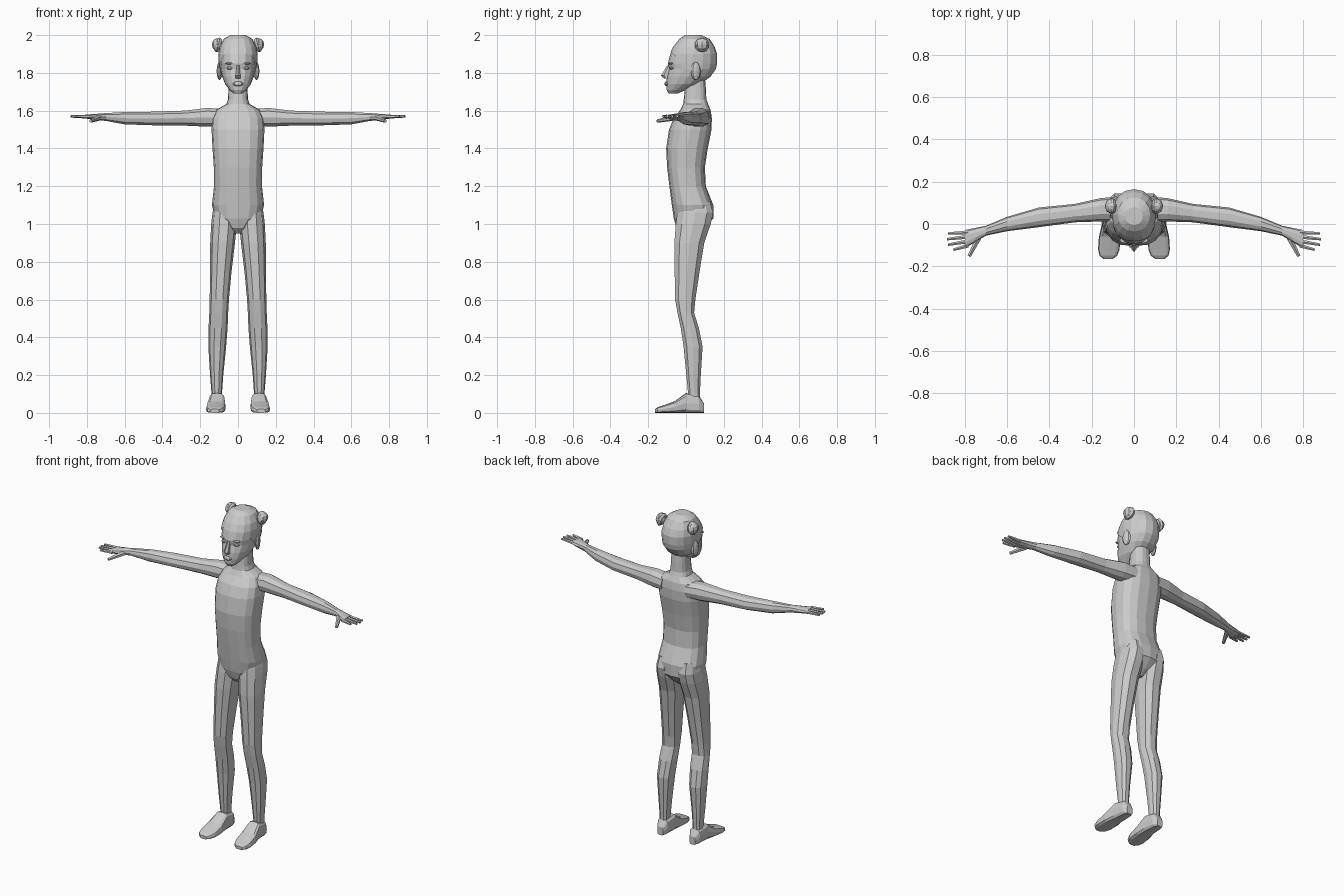
import bpy, bmesh, math
from mathutils import Vector, Matrix

if "Cube" in bpy.data.objects:
    bpy.data.objects.remove(bpy.data.objects["Cube"])

AX = {'z': lambda t, u, v: (u, v, t),
      'x': lambda t, u, v: (t, u, v),
      'y': lambda t, u, v: (u, t, v)}


def finish(name, bm):
    bmesh.ops.recalc_face_normals(bm, faces=bm.faces)
    me = bpy.data.meshes.new(name)
    bm.to_mesh(me)
    bm.free()
    ob = bpy.data.objects.new(name, me)
    bpy.context.collection.objects.link(ob)
    return ob


def loft(name, axis, rings, n=12, p=2.3, side=1, cut=None):
    """Rings are (t, u_min, u_max, v_min, v_max) along the axis."""
    bm = bmesh.new()
    loops = []
    for t, u0, u1, v0, v1 in rings:
        loop = []
        for i in range(n):
            a = 2 * math.pi * (i + 0.5 * (n < 9)) / n
            c, s = math.cos(a), math.sin(a)
            u = (u0 + u1) / 2 + (u1 - u0) / 2 * math.copysign(abs(c) ** (2 / p), c)
            v = (v0 + v1) / 2 + (v1 - v0) / 2 * math.copysign(abs(s) ** (2 / p), s)
            x, y, z = AX[axis](t, u, v)
            loop.append(bm.verts.new((x * side, y, z)))
        loops.append(loop)
    for a, b in zip(loops, loops[1:]):
        for i in range(n):
            j = (i + 1) % n
            bm.faces.new((a[i], a[j], b[j], b[i]))
    bm.faces.new(loops[0])
    bm.faces.new(loops[-1])
    if cut:
        bmesh.ops.bisect_plane(bm, geom=bm.verts[:] + bm.edges[:] + bm.faces[:],
                               plane_co=cut[0], plane_no=cut[1], clear_inner=True)
    return finish(name, bm)


def ball(name, loc, scale, seg=10, rot=0):
    bm = bmesh.new()
    m = Matrix.Translation(loc) @ Matrix.Rotation(rot, 4, 'Z') @ Matrix.Diagonal((*scale, 1))
    bmesh.ops.create_uvsphere(bm, u_segments=seg, v_segments=6, radius=1, matrix=m)
    return finish(name, bm)


def finger(name, a, b, r, side):
    """Tapered six-sided finger from a to b."""
    a, b = Vector(a), Vector(b)
    d = b - a
    rot = d.to_track_quat('Z', 'Y').to_matrix().to_4x4()
    bm = bmesh.new()
    bmesh.ops.create_cone(bm, cap_ends=True, segments=6, radius1=r, radius2=r * 0.6,
                          depth=d.length, matrix=Matrix.Translation((a + b) / 2) @ rot)
    for v in bm.verts:
        v.co.x *= side
    return finish(name, bm)


def union(base, parts):
    for part in parts:
        mod = base.modifiers.new('join', 'BOOLEAN')
        mod.operation, mod.solver, mod.object = 'UNION', 'EXACT', part
        bpy.context.view_layer.objects.active = base
        bpy.ops.object.modifier_apply(modifier=mod.name)
        bpy.data.objects.remove(part)


# Torso and neck
body = loft('body', 'z', [
    (0.95, -.02, .02, -.02, .06), (0.98, -.06, .06, -.05, .10),
    (1.03, -.12, .12, -.065, .145), (1.10, -.138, .138, -.075, .145),
    (1.20, -.127, .127, -.088, .105), (1.30, -.128, .128, -.10, .10),
    (1.40, -.135, .135, -.105, .115), (1.50, -.14, .14, -.09, .135),
    (1.56, -.135, .135, -.065, .137), (1.605, -.115, .115, -.03, .13),
    (1.635, -.062, .062, -.015, .117), (1.66, -.053, .053, -.012, .108),
    (1.72, -.05, .05, -.005, .105), (1.78, -.048, .048, 0, .10)], n=16, p=2.5)

LEG = [(.05, .087, .14, .01, .075), (.10, .085, .14, .01, .075),
       (.20, .078, .148, 0, .08), (.35, .063, .157, -.015, .09),
       (.45, .055, .156, -.03, .07), (.53, .052, .152, -.047, .045),
       (.60, .048, .15, -.06, .052), (.75, .034, .148, -.063, .075),
       (.90, .016, .147, -.065, .10), (1.0, .006, .142, -.058, .135),
       (1.06, .01, .135, -.05, .148), (1.12, .03, .12, -.03, .13)]
FOOT = [(.095, .09, .13, 0, .05), (.07, .075, .145, 0, .09),
        (.0, .07, .152, 0, .105), (-.06, .065, .166, 0, .062),
        (-.12, .068, .17, 0, .04), (-.15, .08, .163, 0, .03),
        (-.165, .10, .145, 0, .02)]
ARM = [(.08, .01, .13, 1.515, 1.61), (.16, .012, .122, 1.513, 1.617),
       (.28, .008, .095, 1.519, 1.602), (.45, -.015, .078, 1.521, 1.596),
       (.60, -.034, .034, 1.526, 1.594), (.70, -.055, -.008, 1.545, 1.588),
       (.75, -.085, -.018, 1.549, 1.584), (.80, -.115, -.028, 1.557, 1.58)]
FINGERS = [(-.040, .88, -.045), (-.060, .885, -.072),
           (-.082, .88, -.098), (-.102, .855, -.122)]

# Limbs, hands and feet
limbs = []
for s in (1, -1):
    limbs += [loft('leg', 'z', LEG, n=10, side=s), loft('foot', 'y', FOOT, p=3.5, side=s),
              loft('arm', 'x', ARM, n=10, side=s)]
    for y0, x1, y1 in FINGERS:
        limbs.append(finger('finger', (.785, y0, 1.568), (x1, y1, 1.57), .011, s))
    limbs.append(finger('thumb', (.735, -.065, 1.562), (.78, -.152, 1.545), .015, s))
union(body, limbs)

# Head
HEAD = [(1.69, -.092, -.045, .022), (1.71, -.102, .0, .045), (1.74, -.104, .07, .068),
        (1.78, -.101, .125, .084), (1.82, -.09, .153, .093), (1.85, -.096, .16, .096),
        (1.90, -.083, .16, .098), (1.94, -.062, .146, .09), (1.97, -.03, .12, .07),
        (1.99, .0, .075, .035)]
head = loft('head', 'z', [(z, -w, w, a, b) for z, a, b, w in HEAD], n=16, p=2.2)
face = [loft('nose', 'z', [(1.84, -.008, .008, -.10, -.07), (1.785, -.015, .015, -.133, -.07),
                           (1.77, -.015, .015, -.115, -.07)], n=6, p=2),
        ball('lips', (0, -.1, 1.742), (.028, .015, .013), 8)]
for s in (1, -1):
    face.append(ball('ear', (s * .098, .052, 1.81), (.014, .028, .048), 8, s * .3))
    face.append(ball('eye', (s * .04, -.074, 1.825), (.02, .014, .009), 8))
    face.append(ball('brow', (s * .04, -.078, 1.85), (.028, .014, .006), 8))
union(head, face)

# Hair cap, cut along the hairline, with two side buns
loft('hair', 'z', [(z + .01 * (z > 1.95), -w - .006, w + .006, a - .005, b + .005)
                   for z, a, b, w in HEAD], n=16, p=2.2,
     cut=((0, -.08, 1.91), (0, .17, .19)))
for s in (1, -1):
    ball('bun_core', (s * .11, .085, 1.95), (.028, .036, .034), 8)
    bpy.ops.mesh.primitive_torus_add(major_segments=10, minor_segments=6, major_radius=.026,
                                     minor_radius=.014, location=(s * .105, .085, 1.948),
                                     rotation=(0, s * math.radians(75), 0))
    bpy.context.object.name = 'hair_bun'
